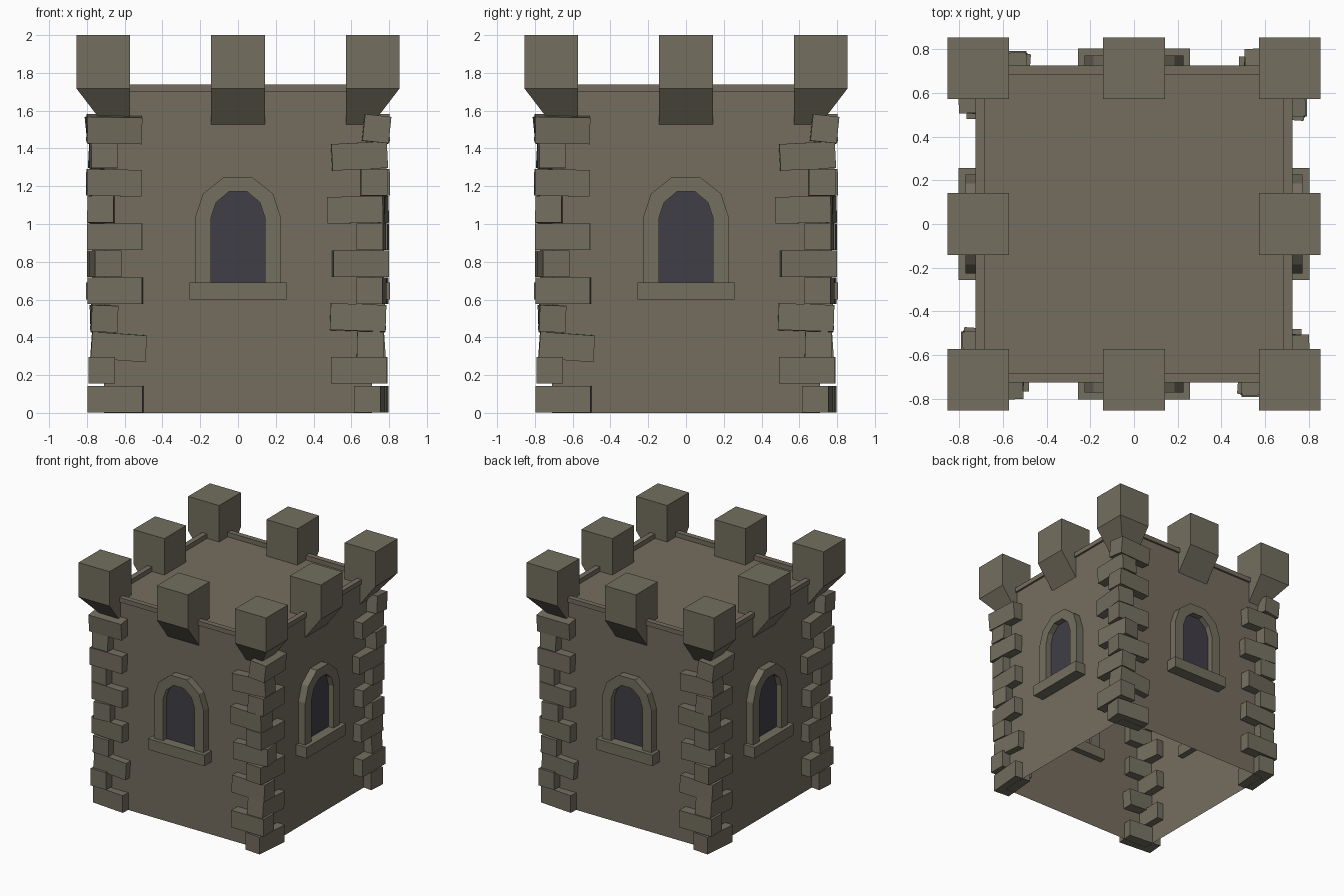
import bpy, bmesh, math
from mathutils import Matrix, Euler, Vector

if "Cube" in bpy.data.objects:
    bpy.data.objects.remove(bpy.data.objects["Cube"])


def material(name, srgb):
    lin = [((c / 255 + 0.055) / 1.055) ** 2.4 for c in srgb]
    m = bpy.data.materials.new(name)
    m.diffuse_color = (*lin, 1)
    m.use_nodes = True
    m.node_tree.nodes["Principled BSDF"].inputs["Base Color"].default_value = m.diffuse_color
    return m


WALL = material("wall_stone", (117, 109, 95))
TRIM = material("trim_stone", (115, 110, 95))
PANE = material("dark_window", (64, 62, 71))


def finish(bm, name, mat, recalc=True):
    if recalc:
        bmesh.ops.recalc_face_normals(bm, faces=bm.faces)
    me = bpy.data.meshes.new(name)
    bm.to_mesh(me)
    bm.free()
    me.materials.append(mat)
    ob = bpy.data.objects.new(name, me)
    bpy.context.collection.objects.link(ob)
    return ob


def four_sides(build, name, mat):
    """Build a part on the front side and copy it around the tower."""
    for i, side in enumerate(("front", "right", "back", "left")):
        bm = bmesh.new()
        build(bm)
        bm.transform(Matrix.Rotation(i * math.pi / 2, 4, 'Z'))
        finish(bm, f"{name}_{side}", mat, name != "window_pane")


def box(bm, x, y, z, rot=(0, 0, 0)):
    lo, hi = Vector((x[0], y[0], z[0])), Vector((x[1], y[1], z[1]))
    m = (Matrix.Translation((lo + hi) / 2)
         @ Euler([math.radians(a) for a in rot]).to_matrix().to_4x4()
         @ Matrix.Diagonal((*(hi - lo), 1)))
    return bmesh.ops.create_cube(bm, size=1, matrix=m)["verts"]


# Tower body, open underneath, with flat roof
bm = bmesh.new()
box(bm, (-.71, .71), (-.71, .71), (0, 1.70))
bm.faces.ensure_lookup_table()
bottom = [f for f in bm.faces if f.normal.z < -0.5 or f.calc_center_median().z < 0.01]
bmesh.ops.delete(bm, geom=bottom, context='FACES_ONLY')
finish(bm, "tower_walls", WALL, False)

# Low rim around the roof
four_sides(lambda bm: box(bm, (-.726, .726), (-.726, -.683), (1.70, 1.738)), "roof_rim", WALL)


# Battlement blocks with sloped undersides
def merlon(bm, x0, x1, foot_x1):
    top, mid, low = 2.0, 1.717, 1.508
    rings = []
    for z, xe, ye in ((top, x1, -.855), (mid, x1, -.855), (low, foot_x1, -.695)):
        rings.append([bm.verts.new(p) for p in
                      ((x0, ye, z), (xe, ye, z), (xe, -.572, z), (x0, -.572, z))])
    bm.faces.new(rings[0])
    bm.faces.new(rings[2][::-1])
    for a, b in zip(rings, rings[1:]):
        for i in range(4):
            j = (i + 1) % 4
            bm.faces.new((a[i], b[i], b[j], a[j]))


four_sides(lambda bm: merlon(bm, -.142, .142, .142), "middle_battlement", TRIM)
four_sides(lambda bm: merlon(bm, .572, .855, .695), "corner_battlement", TRIM)

# Window outlines: half profiles mirrored across x
inner_half = [(.1425, .69), (.1425, 1.035), (.116, 1.114), (.047, 1.172)]
outer_half = [(.227, .69), (.227, 1.035), (.185, 1.161), (.074, 1.249)]


def arch(half):
    return half + [(-x, z) for x, z in reversed(half)]


def frame(bm):
    loops = [[bm.verts.new((x, y, z)) for x, z in arch(h)]
             for h, y in ((outer_half, -.772), (inner_half, -.772),
                          (inner_half, -.69), (outer_half, -.69))]
    for a, b in zip(loops, loops[1:] + loops[:1]):
        for i in range(7):
            bm.faces.new((a[i], a[i + 1], b[i + 1], b[i]))
    for i in (0, 7):
        bm.faces.new([l[i] for l in loops])


def pane(bm):
    f = bm.faces.new([bm.verts.new((x, -.725, z)) for x, z in arch(inner_half)])
    f.normal_update()
    if f.normal.y > 0:
        f.normal_flip()


four_sides(frame, "window_frame", TRIM)
four_sides(pane, "window_pane", PANE)
four_sides(lambda bm: box(bm, (-.256, .256), (-.805, -.66), (.60, .69)), "window_sill", TRIM)

# Corner stones: (x centre, y centre, z centre, tilt x, tilt y, turn), alternating direction
stones = [
    (.697, -.645, .072, 0, 0, -5),
    (.640, -.722, .225, 0, 0, 0),
    (.698, -.632, .350, -4, 1, 1),
    (.635, -.708, .503, -2, 2, 1),
    (.706, -.648, .647, 0, 0, -4),
    (.645, -.702, .790, 0, 0, 6),
    (.706, -.650, .932, 0, 0, -3),
    (.625, -.718, 1.075, 0, -1, -4),
    (.717, -.657, 1.218, -1, 0, 2),
    (.642, -.712, 1.360, 0, -3, 2),
    (.730, -.655, 1.502, -1, 6, 2),
]


def quoins(bm):
    for i, (x, y, z, a, b, c) in enumerate(stones):
        w, d = (.070, .145) if i % 2 == 0 else (.147, .070)
        box(bm, (x - w, x + w), (y - d, y + d), (z - .0705, z + .0705), (a, b, c))


four_sides(quoins, "corner_stones", TRIM)
